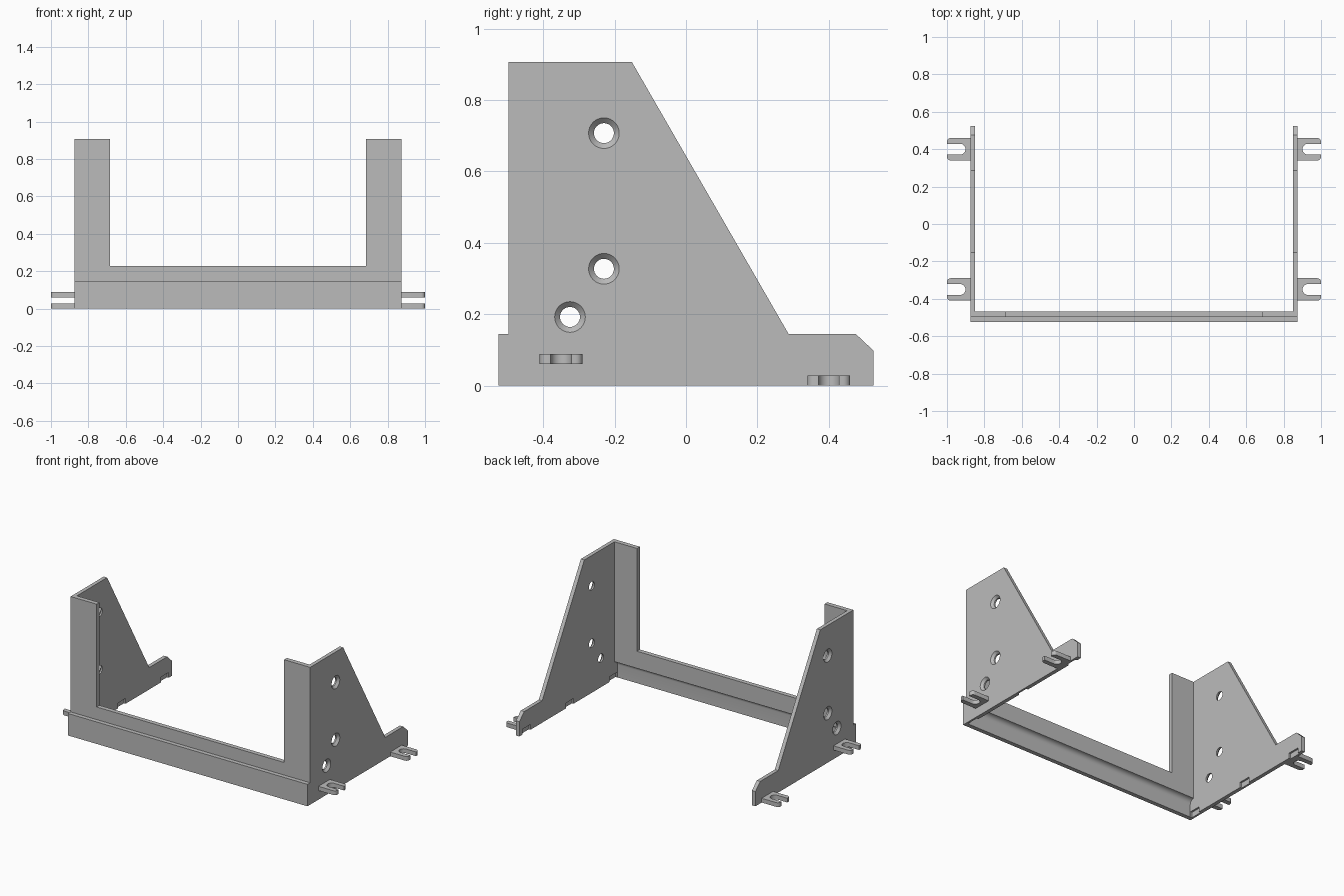
import bpy, bmesh, math
from mathutils import Vector

cube = bpy.data.objects.get("Cube")
if cube:
    bpy.data.objects.remove(cube, do_unlink=True)

grey = bpy.data.materials.new("plain grey")
grey.use_nodes = True
COLOUR = (0.5, 0.5, 0.5, 1)
grey.diffuse_color = COLOUR
grey.node_tree.nodes["Principled BSDF"].inputs["Base Color"].default_value = COLOUR

PLACE = {  # 2D outline point plus depth -> 3D
    "x": lambda a, b, d: (d, a, b),
    "y": lambda a, b, d: (a, d, b),
    "z": lambda a, b, d: (a, b, d),
}


def add_stack(bm, rings):
    """Close a stack of matching vertex rings into a solid."""
    loops = [[bm.verts.new(p) for p in ring] for ring in rings]
    for low, high in zip(loops, loops[1:]):
        for i in range(len(low)):
            j = (i + 1) % len(low)
            bm.faces.new((low[i], low[j], high[j], high[i]))
    bm.faces.new(loops[0][::-1])
    bm.faces.new(loops[-1])


def add_prism(bm, outline, axis, lo, hi):
    add_stack(bm, [[PLACE[axis](a, b, d) for a, b in outline] for d in (lo, hi)])


def make_object(name, bm):
    bmesh.ops.recalc_face_normals(bm, faces=bm.faces)
    mesh = bpy.data.meshes.new(name)
    bm.to_mesh(mesh)
    bm.free()
    mesh.materials.append(grey)
    obj = bpy.data.objects.new(name, mesh)
    bpy.context.collection.objects.link(obj)
    return obj


def arc(cx, cy, r, start, end, steps=8):
    angles = [math.radians(start + (end - start) * i / steps) for i in range(steps + 1)]
    return [(cx + r * math.cos(t), cy + r * math.sin(t)) for t in angles]


def activate(obj):
    bpy.ops.object.select_all(action="DESELECT")
    obj.select_set(True)
    bpy.context.view_layer.objects.active = obj


def finish(obj, mirrored=True):
    activate(obj)
    if mirrored:
        obj.modifiers.new("mirror", "MIRROR").use_mirror_merge = False
        bpy.ops.object.modifier_apply(modifier="mirror")
    bpy.ops.object.shade_smooth_by_angle(angle=math.radians(30))


FRONT, STEP, INNER = -0.525, -0.497, -0.467
IN_X, OUT_X, TOP, BAND = 0.85, 0.875, 0.907, 0.145

# Side plates with sloping back edge
bm = bmesh.new()
add_prism(bm, [(FRONT, 0), (0.525, 0), (0.525, 0.098), (0.475, BAND), (0.287, BAND),
               (-0.152, TOP), (STEP, TOP), (STEP, BAND), (FRONT, BAND)], "x", IN_X, OUT_X)
side = make_object("side_plates", bm)

# Cutters: countersunk holes and shallow pockets along the inner bottom edge
bm = bmesh.new()
for y, z in ((-0.23, 0.707), (-0.23, 0.327), (-0.325, 0.192)):
    add_stack(bm, [[(x, a, b) for a, b in arc(y, z, r, 0, 348.75, 31)]
                   for r, x in ((0.028, 0.83), (0.028, 0.86), (0.048, 0.88))])
for y in (-0.455, 0, 0.45):
    add_prism(bm, [(y - 0.04, -0.02), (y + 0.04, -0.02), (y + 0.04, 0.035), (y - 0.04, 0.035)],
              "x", 0.83, 0.862)
cutter = make_object("plate_cutter", bm)
cutter.hide_render = True
cut = side.modifiers.new("cut", "BOOLEAN")
cut.object, cut.solver = cutter, "EXACT"
activate(side)
bpy.ops.object.modifier_apply(modifier="cut")
bpy.data.objects.remove(cutter, do_unlink=True)
finish(side)

# Upper front frame, U shaped
bm = bmesh.new()
SILL, OPEN, BASE = 0.228, 0.685, 0.115
right_half = [(OPEN, SILL), (OPEN, TOP), (OUT_X, TOP), (OUT_X, BASE)]
add_prism(bm, right_half + [(-x, z) for x, z in right_half[::-1]], "y", STEP, INNER)
finish(make_object("front_frame", bm), False)

# Lower front band, stepped forward, with a rounded inner corner under the frame
bm = bmesh.new()
fillet = arc(INNER, BASE - 0.03, 0.03, 90, 180)
add_prism(bm, [(FRONT, 0), (STEP, 0)] + fillet[::-1] + [(INNER, BASE + 0.001), (STEP, BAND), (FRONT, BAND)],
          "x", -OUT_X, OUT_X)
finish(make_object("front_band", bm), False)

# Slotted mounting tabs
bm = bmesh.new()
for y, z in ((-0.35, 0.06), (0.4, 0.0)):
    h, s, r = 0.06, 0.029, 0.02
    outline = [(OUT_X - 0.005, y - h)] + arc(1 - r, y - h + r, r, -90, 0, 5) + [(1, y - s)]
    outline += arc(0.93, y, s, 270, 90, 14) + [(1, y + s)]
    outline += arc(1 - r, y + h - r, r, 0, 90, 5) + [(OUT_X - 0.005, y + h)]
    add_prism(bm, outline, "z", z, z + 0.028)
finish(make_object("mounting_tabs", bm))
